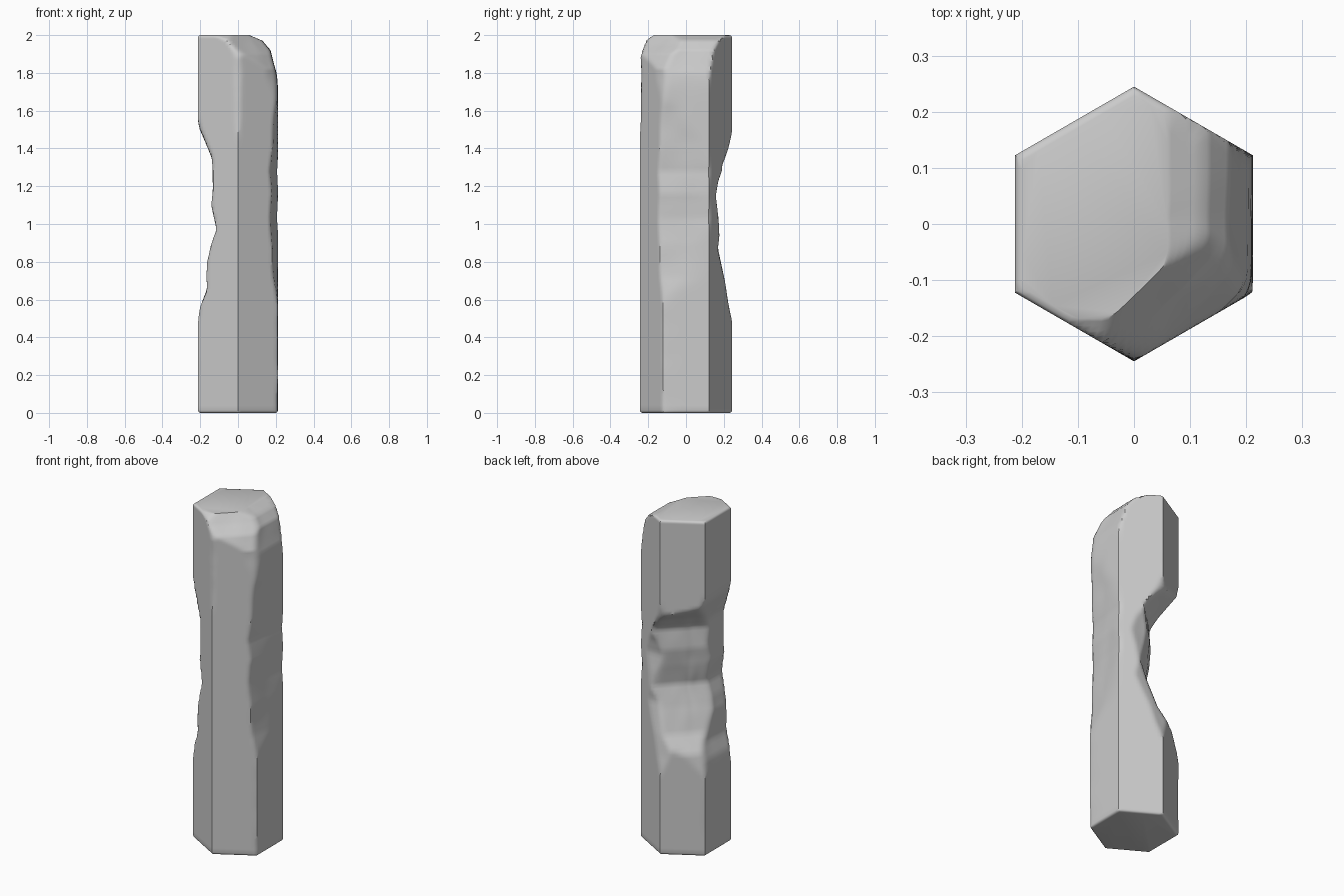
import bpy, bmesh, math
from mathutils import Vector, noise

if "Cube" in bpy.data.objects:
    bpy.data.objects.remove(bpy.data.objects["Cube"])

R_IN = 0.212      # hexagon apothem
SIDES = 96        # samples around each ring

# Worn planes: facing angle (degrees) -> (height, distance from axis)
WEAR = {
    180: [(.47, .215), (.56, .2), (.65, .168), (.8, .163), (.88, .145), (.97, .114), (1.1, .14),
          (1.2, .132), (1.35, .138), (1.43, .172), (1.5, .202), (1.58, .22)],
    135: [(.46, .245), (.6, .207), (.7, .14), (.84, .09), (.96, .055), (1.08, .075), (1.18, .085),
          (1.31, .075), (1.38, .13), (1.48, .235), (1.55, .25)],
    90: [(.46, .25), (.58, .224), (.7, .204), (.87, .168), (.95, .178), (1.05, .173), (1.15, .158),
         (1.23, .173), (1.3, .202), (1.4, .224), (1.52, .25)],
    -8: [(.55, .228), (.72, .205), (.9, .198), (1.03, .187), (1.16, .197), (1.28, .186),
         (1.4, .2), (1.6, .212), (1.75, .23)],
    0: [(1.6, .222), (1.8, .204), (1.92, .172), (1.97, .13), (2, .06)],
    -45: [(1.4, .245), (1.82, .222), (1.9, .18), (1.95, .13), (2, .09)],
    -90: [(1.3, .255), (1.55, .24), (1.7, .234), (1.88, .24), (1.97, .218), (2, .17)],
}


def lookup(table, z):
    if z <= table[0][0]:
        return table[0][1]
    for (z0, d0), (z1, d1) in zip(table, table[1:]):
        if z <= z1:
            return d0 + (d1 - d0) * (z - z0) / (z1 - z0)
    return table[-1][1]


def soft_min(a, b, k):
    h = max(k - abs(a - b), 0) / k
    return min(a, b) - h * h * k / 4


def radius(t, z):
    # clean hexagonal prism with eased rims
    edge = 0.014
    rim = max(0, edge - z, z - (2 - edge)) / edge
    ap = R_IN - edge * (1 - math.sqrt(max(0, 1 - rim * rim)))
    local = (t + math.pi / 6) % (math.pi / 3) - math.pi / 6
    r = ap / math.cos(local)
    # weathered surface
    worn = 1.0
    for deg, table in WEAR.items():
        c = math.cos(t - math.radians(deg))
        if c > 0.15:
            worn = soft_min(worn, lookup(table, z) / c, 0.02)
    p = Vector((math.cos(t) * .2, math.sin(t) * .2, z)) * 7
    worn += 0.006 * noise.noise(p)
    return soft_min(r, worn, 0.006)


# Hexagonal stone pillar, lofted through rings
heights = [0, .002, .006, .014] + [.02 * i for i in range(2, 90)]
heights += [1.8 + .01 * i for i in range(19)] + [1.986, 1.992, 1.997, 2]
bm = bmesh.new()
rings = []
for z in heights:
    ring = []
    for i in range(SIDES):
        t = 2 * math.pi * i / SIDES
        r = radius(t, z)
        ring.append(bm.verts.new((r * math.cos(t), r * math.sin(t), z)))
    rings.append(ring)
for a, b in zip(rings, rings[1:]):
    for i in range(SIDES):
        j = (i + 1) % SIDES
        bm.faces.new((a[i], a[j], b[j], b[i]))
bm.faces.new(rings[0][::-1])
bm.faces.new(rings[-1])
mesh = bpy.data.meshes.new("stone_pillar")
bm.to_mesh(mesh)
bm.free()
pillar = bpy.data.objects.new("stone_pillar", mesh)
bpy.context.collection.objects.link(pillar)
bpy.context.view_layer.objects.active = pillar
pillar.select_set(True)
bpy.ops.object.shade_smooth_by_angle(angle=math.radians(40))
